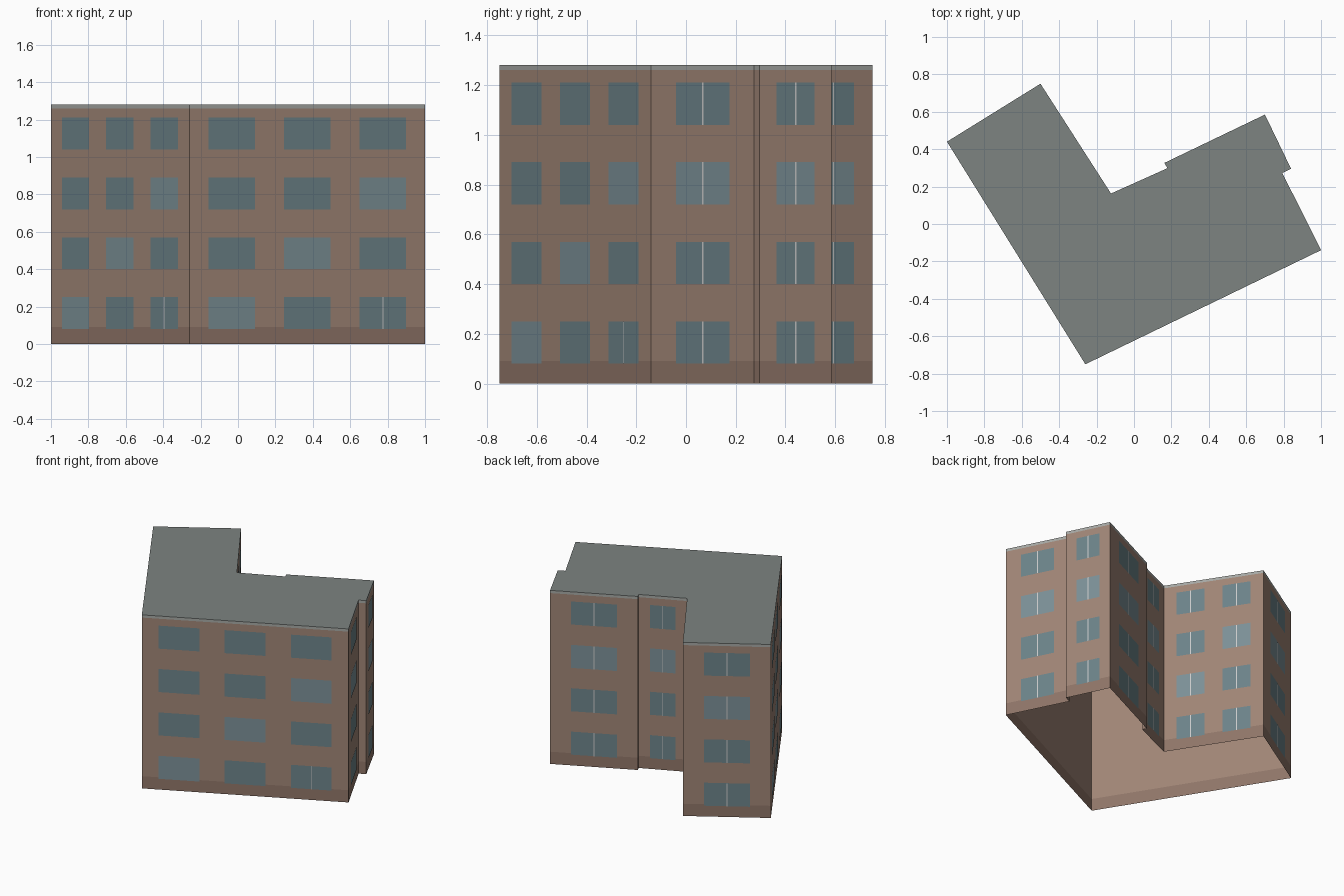
import bpy, bmesh
from mathutils import Vector

if "Cube" in bpy.data.objects:
    bpy.data.objects.remove(bpy.data.objects["Cube"])

# Footprint corners, counter-clockwise, with the number of windows on the wall that starts there
PLAN = [(-1.0, 0.44, 3), (-0.26, -0.75, 3), (1.0, -0.14, 1), (0.793, 0.273, 0),
        (0.84, 0.295, 1), (0.70, 0.585, 1), (0.163, 0.327, 0), (0.178, 0.298, 1),
        (-0.123, 0.163, 2), (-0.50, 0.75, 1)]
# Window centres (fraction of wall) and width (fraction of wall) for each window count
LAYOUT = {0: ([], 0), 1: ([0.5], 0.525), 2: ([0.27, 0.73], 0.28), 3: ([0.18, 0.5, 0.82], 0.197)}
HEIGHT, PLINTH, TRIM = 1.28, 0.09, 1.26
FLOORS, STOREY, SILL, WIN_H = 4, 0.32, 0.08, 0.17


def material(name, r, g, b):
    m = bpy.data.materials.new(name)
    m.diffuse_color = (r, g, b, 1)
    m.use_nodes = True
    m.node_tree.nodes["Principled BSDF"].inputs["Base Color"].default_value = m.diffuse_color
    return m


def make_object(name, quads, mat):
    """One flat-shaded object from a list of corner loops."""
    bm = bmesh.new()
    for q in quads:
        bm.faces.new([bm.verts.new(p) for p in q])
    bmesh.ops.remove_doubles(bm, verts=bm.verts, dist=1e-5)
    me = bpy.data.meshes.new(name)
    bm.to_mesh(me)
    bm.free()
    me.materials.append(mat)
    ob = bpy.data.objects.new(name, me)
    bpy.context.collection.objects.link(ob)
    return ob


def upright(a, b, z0, z1):
    return [(a.x, a.y, z0), (b.x, b.y, z0), (b.x, b.y, z1), (a.x, a.y, z1)]


corners = [Vector(p[:2]) for p in PLAN]
walls = [(c, corners[(i + 1) % len(corners)], PLAN[i][2]) for i, c in enumerate(corners)]


def band(name, z0, z1, mat):
    make_object(name, [upright(a, b, z0, z1) for a, b, _ in walls], mat)


# Shell: plinth, brick walls, roof edge and flat roof, open underneath
band("plinth", 0, PLINTH, material("plinth_brown", 0.275, 0.178, 0.138))
band("walls", PLINTH, TRIM, material("wall_brown", 0.35, 0.235, 0.18))
band("roof_edge", TRIM, HEIGHT, material("edge_grey", 0.38, 0.39, 0.37))
make_object("roof", [[(c.x, c.y, HEIGHT) for c in corners]],
            material("roof_grey", 0.205, 0.23, 0.22))

# Windows: one lighter pane per column stepping up the storeys, some with a centre bar
dark, light, bars = [], [], []
for a, b, count in walls:
    d = b - a
    along = d.normalized()
    out = Vector((along.y, -along.x))
    centres, width = LAYOUT[count]
    for i, t in enumerate(centres):
        mid = a + d * t
        half = d * width / 2
        for f in range(FLOORS):
            z = SILL + f * STOREY
            p = mid + out * 0.002
            pane = upright(p - half, p + half, z, z + WIN_H)
            (light if f == i + 3 - count else dark).append(pane)
            if count < 3 or (f == 0 and i == 2):
                q = mid + out * 0.003
                bars.append(upright(q - along * 0.003, q + along * 0.003, z, z + WIN_H))

make_object("windows", dark, material("glass", 0.15, 0.227, 0.25))
make_object("light_windows", light, material("light_glass", 0.20, 0.28, 0.31))
make_object("window_bars", bars, material("bar_grey", 0.55, 0.56, 0.54))
